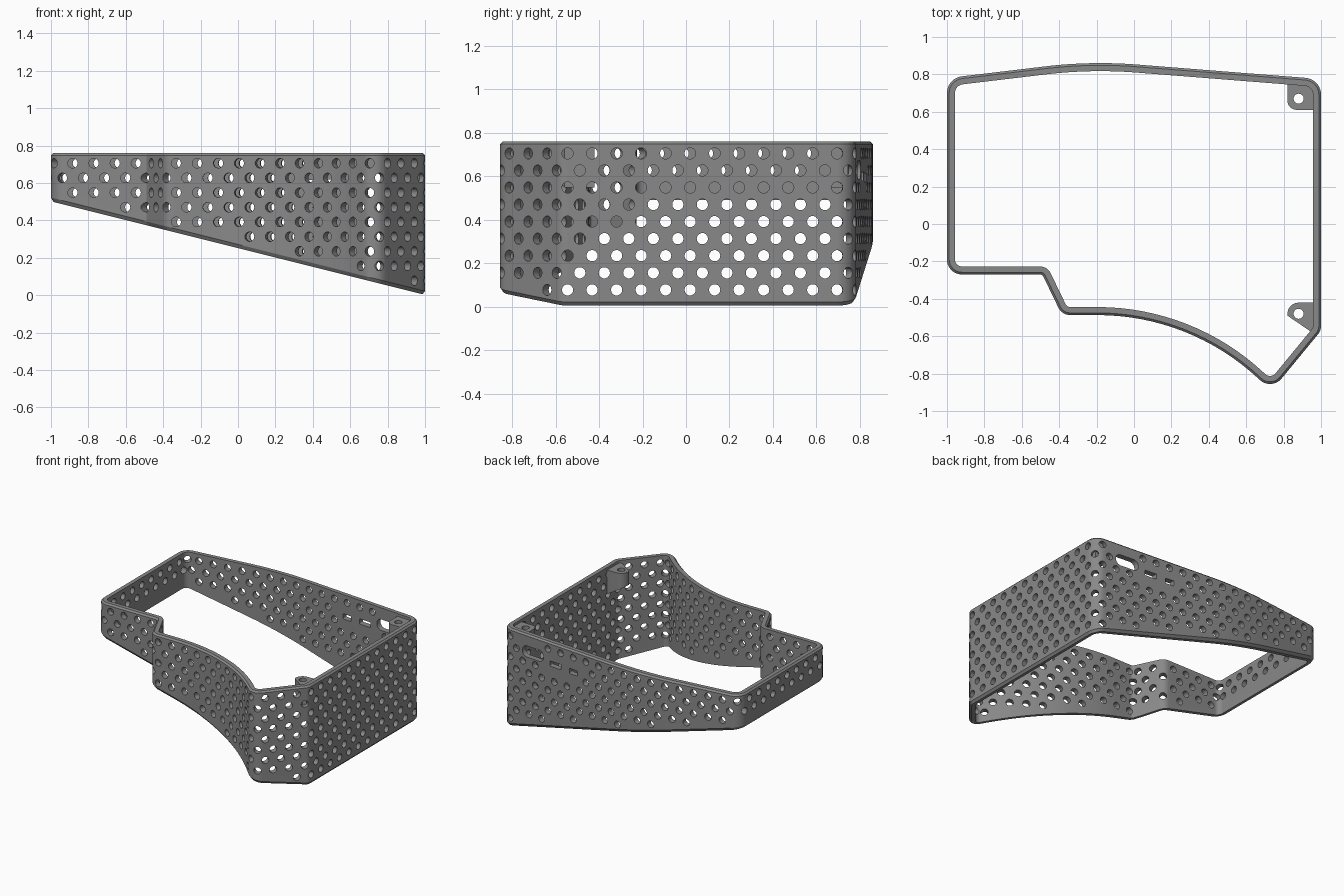
import bpy, bmesh, math
from mathutils import Vector

if "Cube" in bpy.data.objects:
    bpy.data.objects.remove(bpy.data.objects["Cube"])

TOP, WALL, HOLE_R = 0.76, 0.043, 0.026
TAU = math.tau

grey = bpy.data.materials.new("mid grey")
grey.use_nodes = True
grey.diffuse_color = (0.25, 0.25, 0.25, 1)
grey.node_tree.nodes["Principled BSDF"].inputs["Base Color"].default_value = grey.diffuse_color


def floor(x):
    """Height of the slanted underside."""
    return 0.252 - 0.25 * x


def finish(bm, name):
    bmesh.ops.recalc_face_normals(bm, faces=bm.faces)
    mesh = bpy.data.meshes.new(name)
    bm.to_mesh(mesh)
    bm.free()
    obj = bpy.data.objects.new(name, mesh)
    bpy.context.collection.objects.link(obj)
    mesh.materials.append(grey)
    return obj


def prism(bm, loop, move):
    """Closed solid swept from a loop along a vector."""
    a = [bm.verts.new(p) for p in loop]
    b = [bm.verts.new(Vector(p) + Vector(move)) for p in loop]
    bm.faces.new(a)
    bm.faces.new(b[::-1])
    for i in range(len(a)):
        j = (i + 1) % len(a)
        bm.faces.new((a[i], b[i], b[j], a[j]))
    return a, b


def cut(obj, cutters):
    bpy.context.view_layer.objects.active = obj
    for c in cutters:
        mod = obj.modifiers.new("cut", "BOOLEAN")
        mod.operation, mod.solver, mod.object = "DIFFERENCE", "EXACT", c
        bpy.ops.object.modifier_apply(modifier=mod.name)
        bpy.data.objects.remove(c)


def smooth(obj):
    bpy.ops.object.select_all(action="DESELECT")
    obj.select_set(True)
    bpy.context.view_layer.objects.active = obj
    bpy.ops.object.shade_smooth_by_angle(angle=math.radians(30))


# Outer outline, counter-clockwise: corner x, y and rounding radius
corners = [(1, -0.57, 0.07), (1, 0.775, 0.09), (-0.23, 0.872, 2.5), (-1, 0.78, 0.09),
           (-1, -0.27, 0.08), (-0.49, -0.27, 0.02), (-0.385, -0.487, 0.07),
           (0.30, -0.487, 1.26), (0.735, -0.892, 0.08)]


def rounded_path():
    """Points with outward normals along the rounded outline."""
    path = []
    for i, (x, y, r) in enumerate(corners):
        p = Vector((x, y))
        before = (p - Vector(corners[i - 1][:2])).normalized()
        after = (Vector(corners[(i + 1) % len(corners)][:2]) - p).normalized()
        turn = math.atan2(before.x * after.y - before.y * after.x, before.dot(after))
        side = math.copysign(1, turn)
        start_n = Vector((before.y, -before.x))
        centre = p - before * r * math.tan(abs(turn) / 2) - start_n * r * side
        a0 = math.atan2(start_n.y, start_n.x)
        steps = 16 if r > 1 else 10
        for k in range(steps + 1):
            a = a0 + turn * k / steps
            n = Vector((math.cos(a), math.sin(a)))
            path.append((centre + n * r * side, n))
    return path


path = rounded_path()

# Perimeter wall: closed cross-section (inset, height above floor or below top)
section = [(0.012, TOP), (0, TOP - 0.012), (0, 0.02), (0.014, 0), (WALL, 0), (WALL, TOP)]
bm = bmesh.new()
rings = []
for p, n in path:
    ring = []
    for inset, h in section:
        q = p - n * inset
        ring.append(bm.verts.new((q.x, q.y, h if h > 0.5 else floor(q.x) + h)))
    rings.append(ring)
for i, ring in enumerate(rings):
    nxt = rings[(i + 1) % len(rings)]
    for k in range(len(section)):
        m = (k + 1) % len(section)
        bm.faces.new((ring[k], nxt[k], nxt[m], ring[m]))
wall = finish(bm, "perimeter_wall")

# Port slots in the back wall: x, z, width, height, corner radius
slots = [(0.73, 0.63, 0.19, 0.085, 0.042), (0.53, 0.60, 0.10, 0.04, 0.006),
         (0.37, 0.595, 0.07, 0.04, 0.006)]
slot_bm = bmesh.new()
for x, z, w, h, r in slots:
    loop = []
    for k in range(24):
        a = TAU * (k + 0.5) / 24
        c, s = math.cos(a), math.sin(a)
        loop.append((x + math.copysign(w / 2 - r, c) + r * c, 0.65,
                     z + math.copysign(h / 2 - r, s) + r * s))
    prism(slot_bm, loop, (0, 0.35, 0))

# Staggered round vents, measured along the outline
start = 10
loop_path = path[start:] + path[:start + 1]
lengths = [(b[0] - a[0]).length for a, b in zip(loop_path, loop_path[1:])]
total = sum(lengths)
columns = round(total / 0.112)


def along(s):
    s %= total
    for (a, b), d in zip(zip(loop_path, loop_path[1:]), lengths):
        if s <= d:
            return a[0].lerp(b[0], s / d), a[1].lerp(b[1], s / d).normalized()
        s -= d
    return loop_path[-1]


def blocked(p, z):
    return p.y > 0.7 and any(abs(p.x - x) < w / 2 + 0.035 and abs(z - sz) < h / 2 + 0.035
                             for x, sz, w, h, r in slots)


vents = [bmesh.new(), bmesh.new()]
for row in range(9):
    z = 0.078 + 0.0785 * row
    for col in range(columns):
        p, n = along((col + 0.5 * (row % 2)) * total / columns)
        if z - HOLE_R < floor(p.x) + 0.03 or blocked(p, z):
            continue
        side = Vector((-n.y, n.x, 0))
        out = Vector((n.x, n.y, 0))
        centre = Vector((p.x, p.y, z)) + out * 0.03
        loop = [centre + side * HOLE_R * math.cos(TAU * k / 14)
                + Vector((0, 0, HOLE_R * math.sin(TAU * k / 14))) for k in range(14)]
        prism(vents[col % 2], loop, out * -0.09)
cut(wall, [finish(slot_bm, "slot_cutter")]
    + [finish(b, "vent_cutter") for b in vents])
smooth(wall)


# Screw bosses on the right wall, tapering down towards it
def boss(name, loop, hole_y):
    bm = bmesh.new()
    low, high = prism(bm, [(x, y, 0) for x, y in loop], (0, 0, 0.74))
    for v in low:
        v.co.z = 0.64 - 0.6 * (v.co.x - 0.82)
    obj = finish(bm, name)
    hole = bmesh.new()
    prism(hole, [(0.88 + 0.027 * math.cos(TAU * k / 16),
                  hole_y + 0.027 * math.sin(TAU * k / 16), 0.4) for k in range(16)], (0, 0, 0.5))
    cut(obj, [finish(hole, "screw_cutter")])
    smooth(obj)


def arc(x, y, r, a, b):
    return [(x + r * math.cos(math.radians(a + (b - a) * k / 6)),
             y + r * math.sin(math.radians(a + (b - a) * k / 6))) for k in range(7)]


boss("back_screw_boss", [(0.97, 0.745), (0.82, 0.755)] + arc(0.87, 0.66, 0.05, 180, 270)
     + [(0.97, 0.61)], 0.67)
boss("front_screw_boss", [(0.97, -0.42)] + arc(0.88, -0.48, 0.06, 90, 190)
     + [(0.945, -0.575), (0.97, -0.56)], -0.48)
